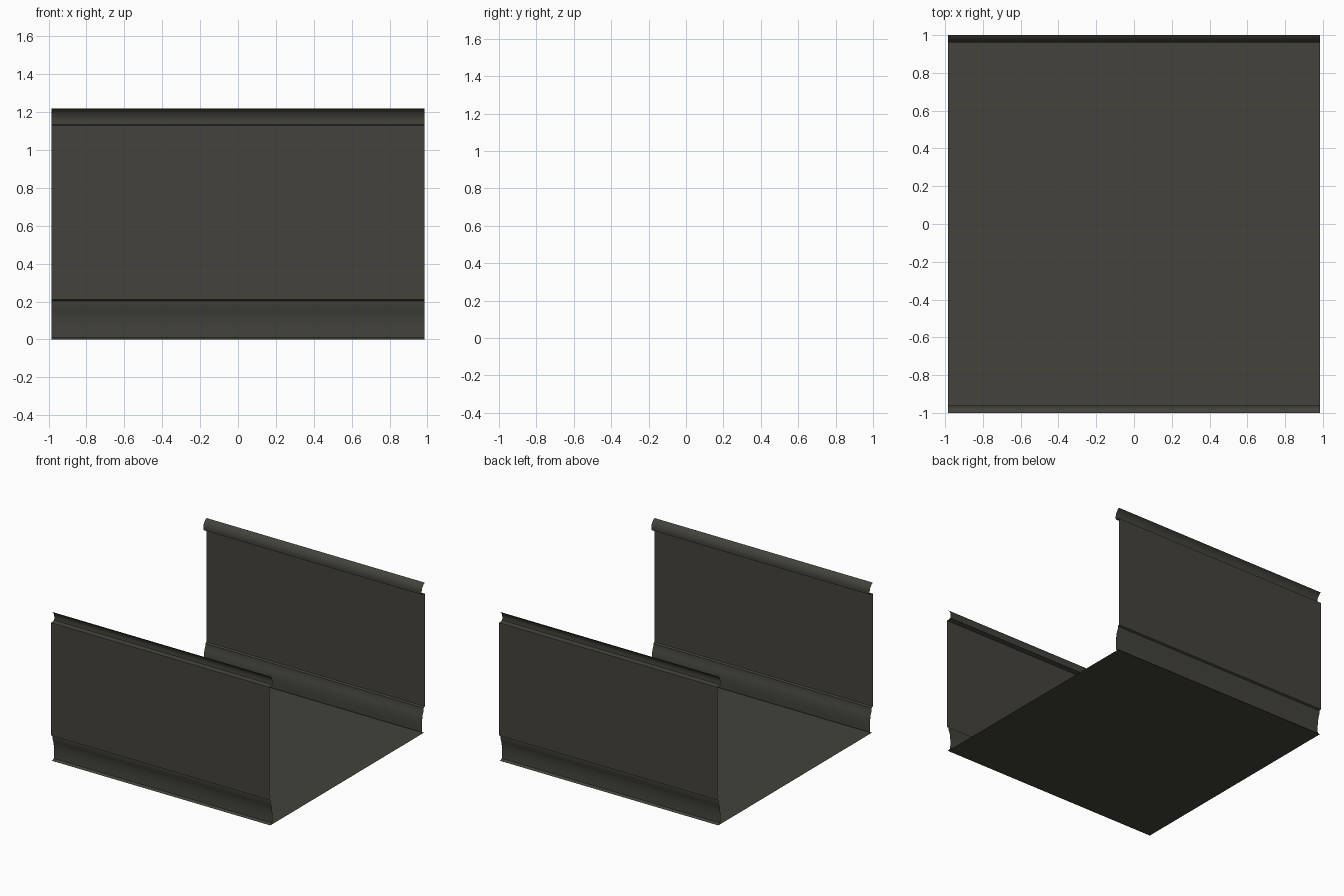
import bpy, bmesh, math

if "Cube" in bpy.data.objects:
    bpy.data.objects.remove(bpy.data.objects["Cube"])

HALF = 0.985  # half length along x

mat = bpy.data.materials.new("dark_olive_grey")
mat.diffuse_color = (0.056, 0.055, 0.045, 1)
mat.use_nodes = True
mat.node_tree.nodes["Principled BSDF"].inputs["Base Color"].default_value = mat.diffuse_color


def sheet(name, profile):
    """Thin sheet: a (y, z) profile swept along x."""
    bm = bmesh.new()
    rows = [[bm.verts.new((x, y, z)) for x in (-HALF, HALF)] for y, z in profile]
    for a, b in zip(rows, rows[1:]):
        bm.faces.new((a[0], a[1], b[1], b[0]))
    me = bpy.data.meshes.new(name)
    bm.to_mesh(me)
    bm.free()
    me.materials.append(mat)
    ob = bpy.data.objects.new(name, me)
    bpy.context.collection.objects.link(ob)
    bpy.ops.object.select_all(action='DESELECT')
    ob.select_set(True)
    bpy.context.view_layer.objects.active = ob
    bpy.ops.object.shade_smooth_by_angle(angle=math.radians(30))
    return ob


# Profiles of one side, from the floor edge upward
skirting = [(0.99, 0), (0.966, 0.01), (0.963, 0.06), (0.966, 0.11),
            (0.973, 0.15), (0.985, 0.18), (0.985, 0.203), (1.0, 0.21)]
wall = [(1.0, 0.21), (1.0, 1.13)]
# Top lip pinches inward, then flares back out
lip = [(1.0, 1.13), (0.962, 1.136), (0.96, 1.16), (0.964, 1.18),
       (0.973, 1.197), (0.985, 1.211), (1.0, 1.22)]

# Floor panel
sheet("floor", [(-0.99, 0), (0.99, 0)])

# Both sides, mirrored across y (reversed so the normals face the corridor)
for side, s in (("back", 1), ("front", -1)):
    for part, prof in (("skirting", skirting), ("wall", wall), ("top_lip", lip)):
        pts = [(s * y, z) for y, z in prof]
        sheet(f"{side}_{part}", pts if s > 0 else pts[::-1])
